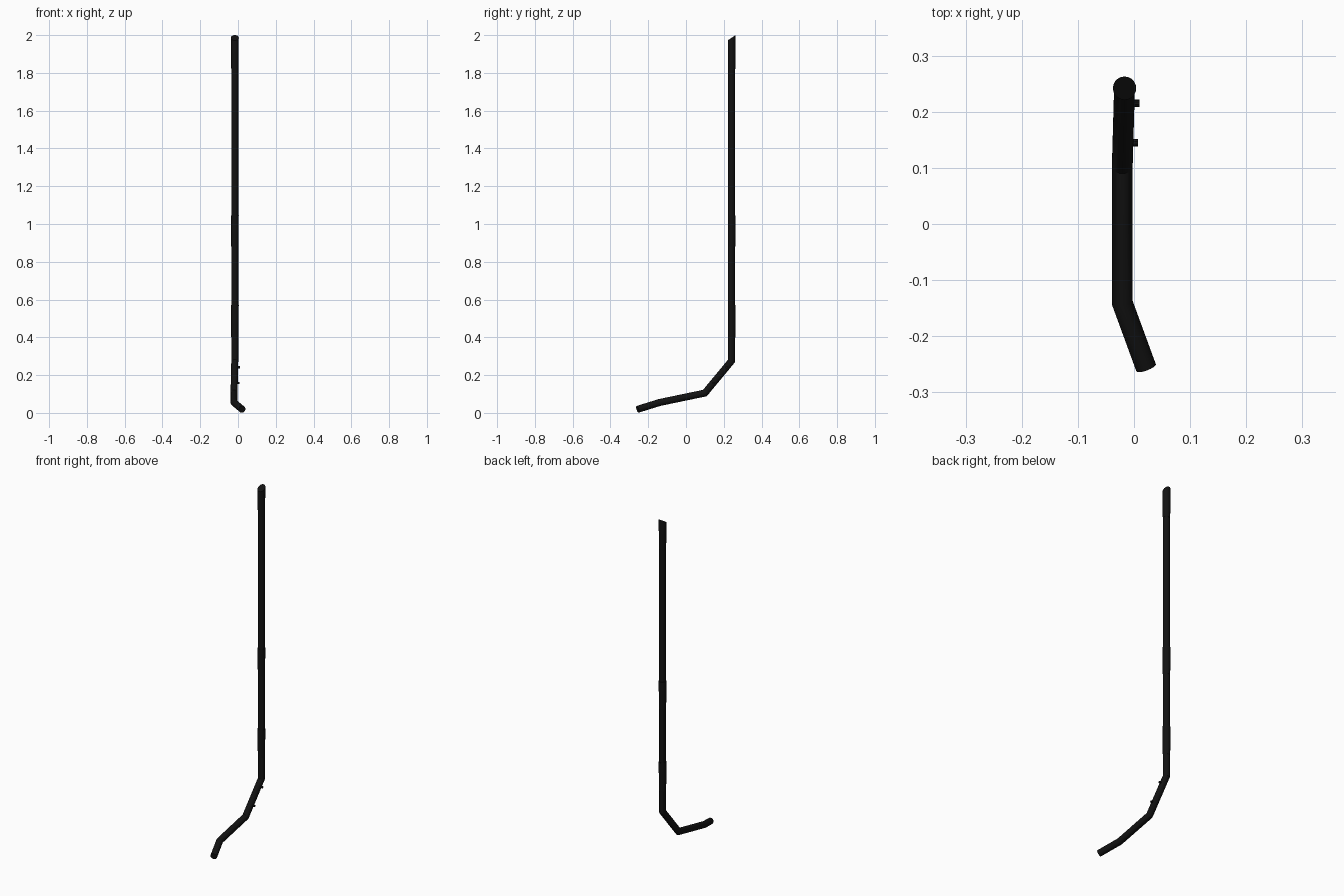
import bpy, math
from mathutils import Vector

if "Cube" in bpy.data.objects:
    bpy.data.objects.remove(bpy.data.objects["Cube"])

SIDES = 20
black = bpy.data.materials.new("black_metal")
black.diffuse_color = (0.006, 0.006, 0.006, 1)
black.use_nodes = True
black.node_tree.nodes["Principled BSDF"].inputs["Base Color"].default_value = black.diffuse_color


def add_mesh(name, verts, faces):
    me = bpy.data.meshes.new(name)
    me.from_pydata(verts, [], faces)
    ob = bpy.data.objects.new(name, me)
    bpy.context.collection.objects.link(ob)
    me.materials.append(black)
    bpy.ops.object.select_all(action='DESELECT')
    ob.select_set(True)
    bpy.context.view_layer.objects.active = ob
    bpy.ops.object.shade_smooth_by_angle(angle=math.radians(28))
    return ob


def loft(name, rings):
    n = len(rings[0])
    verts = [v for ring in rings for v in ring]
    faces = [(k * n + i, k * n + (i + 1) % n, (k + 1) * n + (i + 1) % n, (k + 1) * n + i)
             for k in range(len(rings) - 1) for i in range(n)]
    faces.append(tuple(reversed(range(n))))
    faces.append(tuple(range((len(rings) - 1) * n, len(rings) * n)))
    return add_mesh(name, verts, faces)


def mitred_pipe(name, path, radius):
    pts = [Vector(p) for p in path]
    dirs = [(b - a).normalized() for a, b in zip(pts, pts[1:])]
    u = dirs[0].orthogonal().normalized()
    w = dirs[0].cross(u)
    ring = [pts[0] + radius * (u * math.cos(a) + w * math.sin(a))
            for a in (2 * math.pi * i / SIDES for i in range(SIDES))]
    rings = [ring]
    # slide each ring along its segment until it meets the mitre plane
    for i, d in enumerate(dirs):
        normal = d + dirs[i + 1] if i + 1 < len(dirs) else d
        ring = [v + d * ((pts[i + 1] - v).dot(normal) / d.dot(normal)) for v in ring]
        rings.append(ring)
    return loft(name, rings)


def collar(name, z0, z1, slope=0.0):
    cx, cy = -0.0168, 0.242
    rings = []
    for z, r, s in ((z0, 0.0188, 0), (z0 + 0.01, 0.0195, 0), (z1, 0.0208, slope)):
        rings.append([Vector((cx + r * math.cos(a), cy + r * math.sin(a), z + s * r * math.sin(a)))
                      for a in (2 * math.pi * i / SIDES for i in range(SIDES))])
    return loft(name, rings)


# Bent pipe, from the low front end to the tall stack
mitred_pipe("bent_pipe", [(0.0215, -0.256, 0.019), (-0.021, -0.14, 0.055),
                          (-0.021, 0.10, 0.105), (-0.017, 0.241, 0.275),
                          (-0.017, 0.241, 1.96)], 0.0186)

# Flared sleeves; the top one is cut at a slant
collar("lower_sleeve", 0.40, 0.57)
collar("middle_sleeve", 0.88, 1.045)
collar("top_sleeve", 1.82, 1.986, slope=0.67)

# Small hanger pegs on the sloped section
for i, (y, z, x) in enumerate(((0.215, 0.242, 0.010), (0.145, 0.158, 0.007))):
    ring = [(y + 0.0065 * math.cos(a), z + 0.0065 * math.sin(a))
            for a in (2 * math.pi * k / 10 for k in range(10))]
    loft(f"hanger_peg_{i + 1}", [[Vector((px, a, b)) for a, b in ring] for px in (-0.017, x)])
